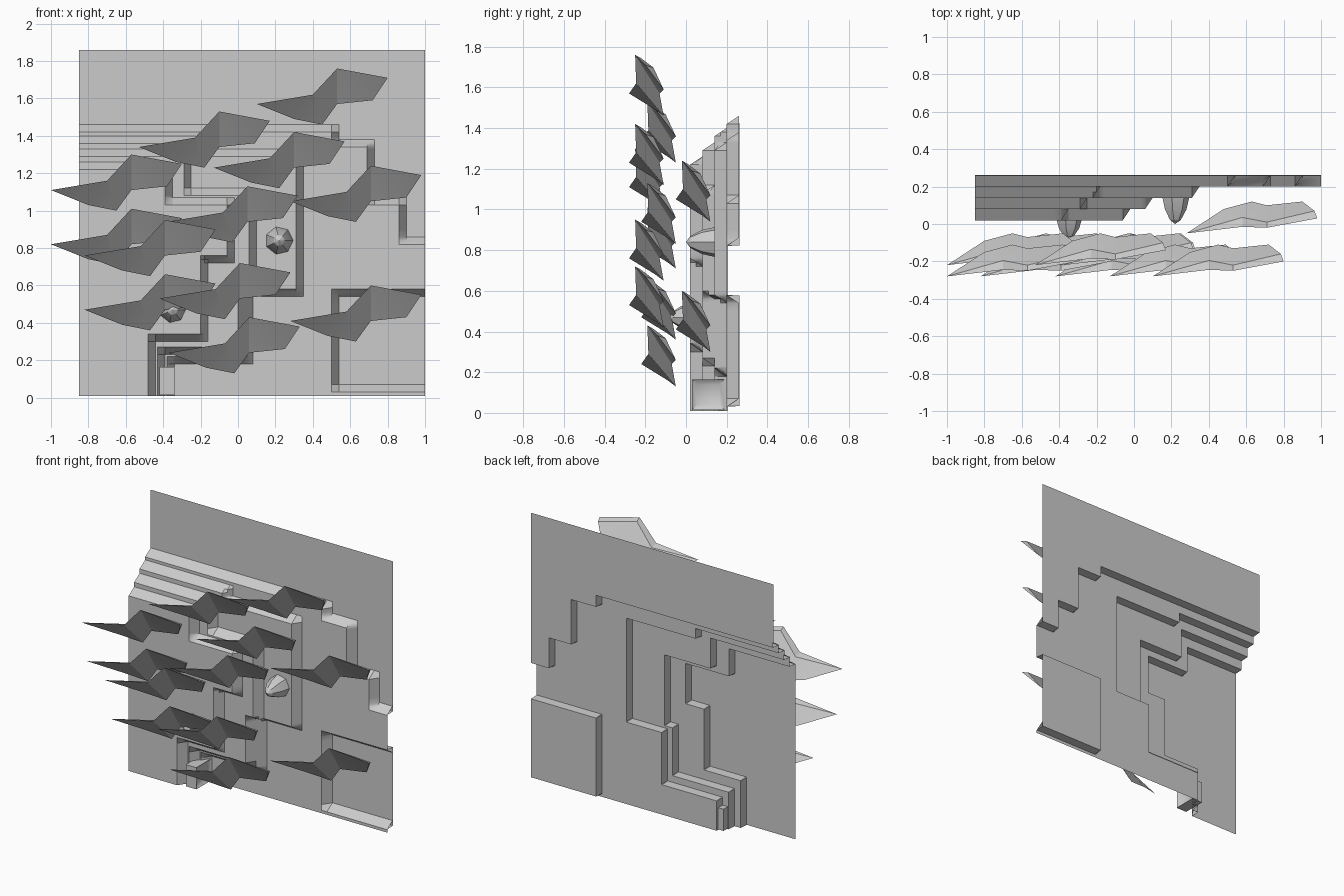
import bpy, bmesh, math
from mathutils import Vector, Matrix

default = bpy.data.objects.get("Cube")
if default:
    bpy.data.objects.remove(default, do_unlink=True)

stone = bpy.data.materials.new("stone_grey")
stone.use_nodes = True
colour = (0.6, 0.6, 0.6, 1)
stone.diffuse_color = colour
stone.node_tree.nodes["Principled BSDF"].inputs["Base Color"].default_value = colour


def finish(name, bm, angle=40):
    mesh = bpy.data.meshes.new(name)
    bm.to_mesh(mesh)
    bm.free()
    mesh.materials.append(stone)
    obj = bpy.data.objects.new(name, mesh)
    bpy.context.collection.objects.link(obj)
    bpy.ops.object.select_all(action="DESELECT")
    obj.select_set(True)
    bpy.context.view_layer.objects.active = obj
    bpy.ops.object.shade_smooth_by_angle(angle=math.radians(angle))
    return obj


# Terraced sheet: each terrace is a union of rectangles (left, right, bottom, top)
LEFT, RIGHT, BOTTOM, TOP = -0.85, 1.0, 0.01, 1.86
FAR = 9
BACK, STEP = 0.26, 0.06
terraces = [
    [(-FAR, .5, -FAR, 1.42), (-FAR, .69, .6, 1.34),
     (-FAR, .86, .6, 1.03), (-FAR, FAR, .58, .82), (-FAR, FAR, -FAR, .03)],
    [(-FAR, -.22, .6, 1.36), (-FAR, .31, .58, 1.29),
     (-FAR, .04, .22, .7), (-FAR, -.38, -FAR, .7)],
    [(-FAR, -.29, .5, 1.29), (-FAR, .06, .6, 1.08),
     (-FAR, 0, .27, .9), (-FAR, -.43, -FAR, .7)],
    [(-FAR, -.39, .5, 1.22), (-FAR, -.06, .76, 1.03),
     (-FAR, -.2, .34, .8), (-FAR, -.48, -FAR, .6)],
]


def grid_lines(first, last, low, high, slope):
    lines = {low, high}
    for rect in sum(terraces, []):
        for value in (rect[first] - slope, rect[first], rect[last], rect[last] + slope):
            if low < value < high:
                lines.add(round(value, 3))
    return sorted(lines)


def depth(x, z, slope):
    rise = 0
    for rects in terraces:
        gap = min(max(l - x, x - r, b - z, z - t, 0) for l, r, b, t in rects)
        rise += max(0, 1 - gap / slope)
    return BACK - STEP * rise


def terrace_sheet(name, slope, offset):
    bm = bmesh.new()
    xs = grid_lines(0, 1, LEFT, RIGHT, slope)
    zs = grid_lines(2, 3, BOTTOM, TOP, slope)
    rows = [[bm.verts.new((x, depth(x, z, slope) + offset, z)) for x in xs] for z in zs]
    for low, high in zip(rows, rows[1:]):
        for i in range(len(xs) - 1):
            bm.faces.new((low[i], low[i + 1], high[i + 1], high[i]))
    bmesh.ops.dissolve_limit(bm, angle_limit=0.002, verts=bm.verts, edges=bm.edges)
    finish(name, bm, 30)


# Sloped banks in front, with stepped floor plates running behind them
terrace_sheet("terraced_sheet", .04, 0)
terrace_sheet("floor_plates", .004, .003)


# Blunt faceted peaks that point forward
def peak(name, x, base, z, height, radius):
    bm = bmesh.new()
    rings = []
    for share, size in ((0, 1), (.45, .8), (.85, .4)):
        rings.append([bm.verts.new((x + radius * size * math.cos(a), base - height * share,
                                    z + radius * size * math.sin(a)))
                      for a in (math.tau * i / 7 for i in range(7))])
    tip = bm.verts.new((x, base - height, z))
    for i in range(7):
        j = (i + 1) % 7
        for a, b in zip(rings, rings[1:]):
            bm.faces.new((a[i], a[j], b[j], b[i]))
        bm.faces.new((rings[-1][i], rings[-1][j], tip))
    bmesh.ops.recalc_face_normals(bm, faces=bm.faces)
    finish(name, bm, 20)


peak("upper_peak", .22, .14, .84, .14, .075)
peak("lower_peak", -.35, .02, .47, .1, .07)


# Small gate set into the cliff foot
bm = bmesh.new()
size = Matrix.Diagonal((.08, .16, .15, 1))
bmesh.ops.create_cube(bm, size=1, matrix=Matrix.Translation((-.38, .11, .09)) @ size)
opening = [f for f in bm.faces if f.normal.x > 0.9]
bmesh.ops.inset_region(bm, faces=opening, thickness=.035, depth=-.02)
finish("cliff_gate", bm)


# Floating blades: a flat wing, a thin upper rim and a folded keel, from the left tip
rim = [(.3, .035, .05), (.43, .03, .19), (.7, .08, .14)]
wing = [(.3, .085, .037), (.43, .06, .173), (.685, .12, .127)]
keel = [(.2, .13, -.08), (.35, .17, -.11), (.43, .15, 0), (.62, .17, .02)]
tips = [
    (.1, -.28, 1.57), (-.53, -.22, 1.34), (-.13, -.28, 1.23), (-1, -.28, 1.11),
    (.28, -.05, 1.05), (-.38, -.22, .94), (-1, -.22, .82), (-.82, -.28, .76),
    (-.42, -.28, .53), (-.82, -.22, .47), (.28, -.05, .41), (-.37, -.22, .24)]
for number, tip in enumerate(tips):
    bm = bmesh.new()
    start = bm.verts.new(tip)
    a, b, c, p, q, r, d, e, f, g = [
        bm.verts.new(Vector(tip) + Vector(point)) for point in rim + wing + keel]
    front = [(start, p, a), (p, q, b, a), (q, r, c, b), (start, d, p), (d, e, p),
             (e, f, p), (f, q, p), (f, g, q), (g, r, q), (g, c, r)]
    # Straight back panels close the blade
    back = [(a, d, start), (a, e, d), (a, f, e), (a, b, f), (b, g, f), (b, c, g)]
    for face in front + back:
        bm.faces.new(face)
    finish("floating_blade_%d" % (number + 1), bm, 20)
